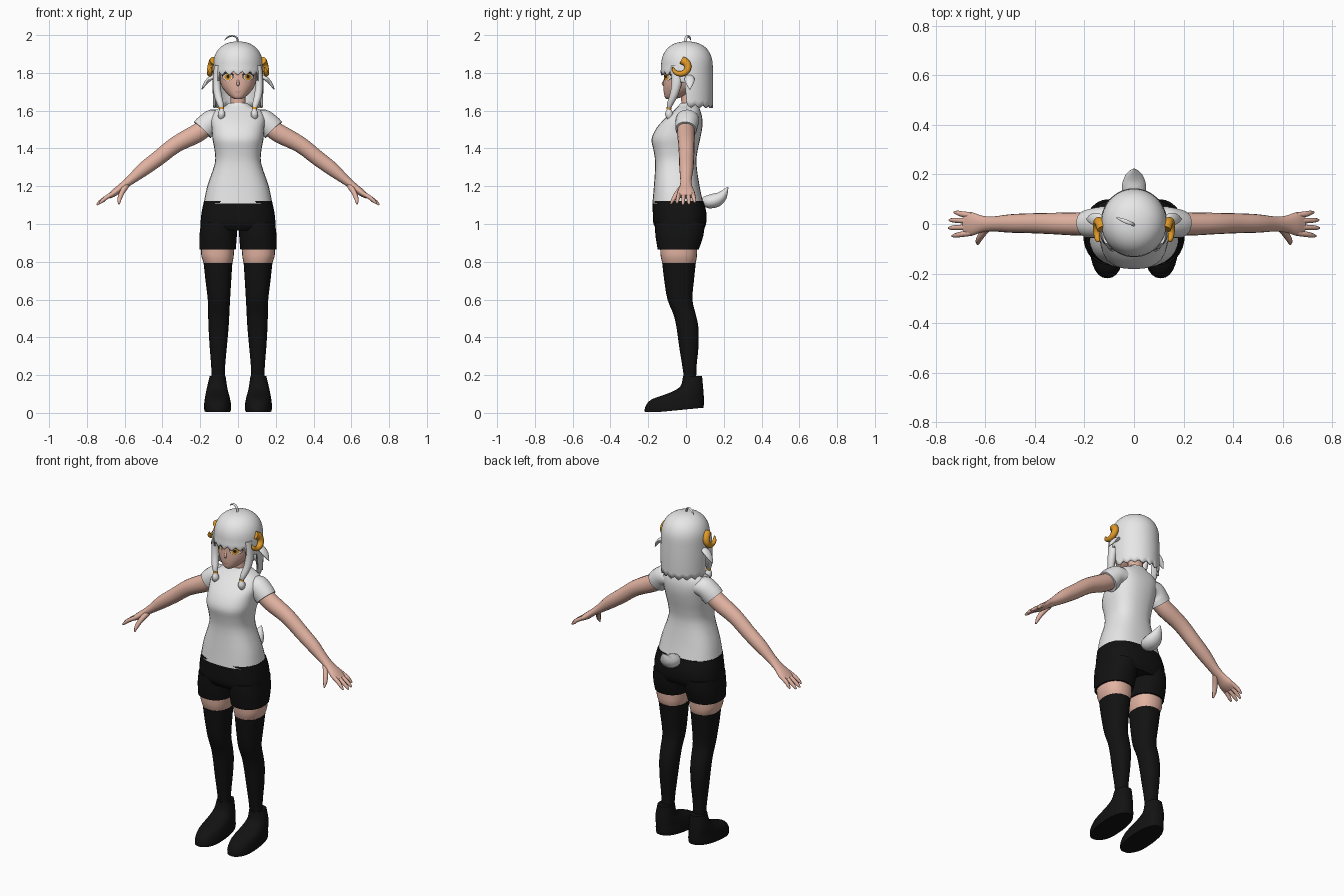
import bpy, bmesh, math
from mathutils import Vector
from mathutils.bvhtree import BVHTree

cube = bpy.data.objects.get("Cube")
if cube:
    bpy.data.objects.remove(cube)


def material(name, *rgb):
    m = bpy.data.materials.new(name)
    m.use_nodes = True
    m.diffuse_color = (*rgb, 1)
    m.node_tree.nodes["Principled BSDF"].inputs["Base Color"].default_value = (*rgb, 1)
    return m


white = material("soft white", .8, .8, .8)
skin = material("skin", .76, .45, .36)
black = material("black cloth", .006, .006, .006)
orange = material("horn orange", .75, .32, .02)
dark = material("lash dark", .02, .012, .01)
pink = material("lip pink", .5, .2, .17)


def finish(name, bm, mat, mirror=False, angle=50):
    bmesh.ops.recalc_face_normals(bm, faces=bm.faces)
    me = bpy.data.meshes.new(name)
    bm.to_mesh(me)
    bm.free()
    me.materials.append(mat)
    ob = bpy.data.objects.new(name, me)
    bpy.context.collection.objects.link(ob)
    bpy.ops.object.select_all(action='DESELECT')
    ob.select_set(True)
    bpy.context.view_layer.objects.active = ob
    bpy.ops.object.shade_smooth_by_angle(angle=math.radians(angle))
    if mirror:
        ob.modifiers.new("Mirror", 'MIRROR')
    return ob


def smooth_rings(rings, steps):
    """Catmull-Rom interpolation between neighbouring rings."""
    out = []
    for i in range(len(rings) - 1):
        a, b, c, d = (rings[max(0, min(len(rings) - 1, i + k))] for k in (-1, 0, 1, 2))
        for s in range(steps):
            t = s / steps
            out.append([q + (r - p) * (t / 2) + (2 * p - 5 * q + 4 * r - w) * (t * t / 2)
                        + (3 * q - p - 3 * r + w) * (t ** 3 / 2)
                        for p, q, r, w in zip(a, b, c, d)])
    return out + [rings[-1]]


def loft(name, rings, mat, mirror=False, steps=3):
    bm = bmesh.new()
    loops = [[bm.verts.new(p) for p in r] for r in smooth_rings(rings, steps)]
    n = len(loops[0])
    for a, b in zip(loops, loops[1:]):
        for i in range(n):
            bm.faces.new((a[i], a[(i + 1) % n], b[(i + 1) % n], b[i]))
    bm.faces.new(loops[0])
    bm.faces.new(loops[-1])
    return finish(name, bm, mat, mirror)


def stack(name, rows, mat, mirror=False, power=2.3, n=28):
    """Horizontal rounded sections: (z, x0, x1, y0, y1)."""
    rings = []
    for z, x0, x1, y0, y1 in rows:
        ring = []
        for i in range(n):
            c, s = math.cos(math.tau * i / n), math.sin(math.tau * i / n)
            px = math.copysign(abs(c) ** (2 / power), c)
            py = math.copysign(abs(s) ** (2 / power), s)
            ring.append(Vector(((x0 + x1 + (x1 - x0) * px) / 2, (y0 + y1 + (y1 - y0) * py) / 2, z)))
        rings.append(ring)
    return loft(name, rings, mat, mirror)


def tube(name, path, mat, mirror=False, ref=(0, 1, 0), n=14):
    """Tapered tube along a path: (x, y, z, radius along ref, other radius)."""
    pts = [Vector(p[:3]) for p in path]
    rings = []
    for i, p in enumerate(path):
        t = (pts[min(i + 1, len(pts) - 1)] - pts[max(i - 1, 0)]).normalized()
        u = Vector(ref)
        u = (u - t * t.dot(u)).normalized()
        v = t.cross(u)
        rings.append([pts[i] + u * p[3] * math.cos(math.tau * k / n) + v * p[4] * math.sin(math.tau * k / n)
                      for k in range(n)])
    return loft(name, rings, mat, mirror)


# Torso and shirt
stack("shirt", [(1.108, -.182, .182, -.178, .092), (1.2, -.163, .163, -.17, .072),
                (1.32, -.123, .123, -.163, .055), (1.39, -.124, .124, -.172, .062),
                (1.45, -.135, .135, -.182, .075), (1.51, -.14, .14, -.155, .086),
                (1.56, -.145, .145, -.11, .086), (1.6, -.125, .125, -.065, .076),
                (1.625, -.07, .07, -.04, .066), (1.64, -.05, .05, -.03, .06)], white, power=2.5)
tube("sleeve", [(.07, .015, 1.55, .055, .045), (.13, .008, 1.55, .062, .058),
                (.165, .003, 1.522, .06, .062), (.188, 0, 1.498, .056, .062)], white, True, n=20)

# Shorts, thighs, stockings and boots
stack("shorts_hips", [(1.122, -.18, .18, -.176, .092), (1.06, -.193, .193, -.176, .108),
                      (1.0, -.198, .198, -.172, .106), (.965, -.19, .19, -.15, .09)], black, power=2.6)
stack("shorts_leg", [(1.01, .004, .195, -.165, .1), (.94, .006, .204, -.162, .092),
                     (.866, .012, .204, -.15, .068)], black, True)
stack("thigh", [(.9, .02, .195, -.138, .06), (.84, .022, .195, -.135, .058),
                (.81, .026, .188, -.13, .055), (.78, .034, .176, -.12, .046)], skin, True)
stack("stocking", [(.793, .03, .182, -.126, .052), (.7, .036, .172, -.115, .042),
                   (.6, .042, .16, -.098, .034), (.52, .046, .158, -.066, .052),
                   (.45, .05, .156, -.05, .066), (.35, .059, .15, -.036, .066),
                   (.25, .068, .142, -.02, .056), (.18, .07, .14, -.01, .054)], black, True)
boots = stack("boot", [(.195, .066, .15, -.016, .085), (.14, .058, .163, -.03, .09),
                       (.105, .05, .17, -.09, .093), (.07, .042, .176, -.185, .095),
                       (.03, .036, .18, -.216, .095), (.004, .038, .178, -.218, .092)], black, True)
for v in boots.data.vertices:
    if v.co.z < .1:
        v.co.z += max(0, v.co.y + .15) * .1 * (1 - v.co.z / .1)
    v.co.z = max(v.co.z, 0)

# Arms and hands
tube("arm", [(.15, 0, 1.525, .044, .046), (.22, 0, 1.478, .047, .05), (.33, .002, 1.42, .043, .044),
             (.42, .003, 1.35, .04, .041), (.5, .002, 1.29, .037, .037), (.57, 0, 1.232, .03, .025),
             (.615, 0, 1.197, .034, .02), (.655, 0, 1.165, .048, .019), (.685, 0, 1.145, .044, .012)],
     skin, True, n=18)
for label, y, tip in (("index", -.042, -.008), ("middle", -.014, .006), ("ring", .014, .003), ("little", .041, -.016)):
    tube(label + "_finger", [(.655, y * .85, 1.165, .012, .012), (.698, y, 1.14, .011, .011),
                             (.728 + tip, y * 1.1, 1.117 - tip * .5, .009, .009),
                             (.742 + tip, y * 1.15, 1.104 - tip * .5, .004, .004)], skin, True, n=8)
tube("thumb", [(.59, -.012, 1.205, .016, .016), (.615, -.045, 1.165, .014, .014),
               (.628, -.068, 1.13, .011, .011), (.63, -.082, 1.105, .004, .004)], skin, True, (1, 0, 0), 10)

# Head and neck
stack("neck", [(1.6, -.046, .046, -.025, .058), (1.65, -.04, .04, -.025, .05), (1.72, -.04, .04, -.03, .05)], skin)
head = stack("head", [(1.662, -.018, .018, -.104, -.06), (1.672, -.038, .038, -.112, -.02),
                      (1.695, -.063, .063, -.117, .03), (1.73, -.087, .087, -.119, .07),
                      (1.78, -.1, .1, -.117, .095), (1.84, -.106, .106, -.112, .1),
                      (1.9, -.09, .09, -.09, .09)], skin, power=2.1, n=40)
tube("nose", [(0, -.113, 1.765, .005, .004), (0, -.12, 1.742, .008, .009),
              (0, -.113, 1.73, .006, .005)], skin, ref=(1, 0, 0), n=8)

# Face details as thin plates following the face
tree = BVHTree.FromPolygons([v.co for v in head.data.vertices], [p.vertices[:] for p in head.data.polygons])


def plate(name, cx, cz, rx, rz, lift, mat, mirror=True, bend=0):
    bm = bmesh.new()
    rings = []
    for f in (.02, .5, 1):
        ring = []
        for i in range(20):
            a = math.tau * i / 20
            x, z = cx + rx * f * math.cos(a), cz + rz * f * math.sin(a)
            z -= bend * (math.cos(a) * f) ** 2
            hit = tree.ray_cast(Vector((x, -1, z)), Vector((0, 1, 0)))[0]
            ring.append(bm.verts.new((x, (hit.y if hit else -.1) - lift, z)))
        rings.append(ring)
    for a, b in zip(rings, rings[1:]):
        for i in range(20):
            bm.faces.new((a[i], a[(i + 1) % 20], b[(i + 1) % 20], b[i]))
    bm.faces.new(rings[0])
    return finish(name, bm, mat, mirror)


plate("eye_outline", .054, 1.781, .031, .022, .001, dark)
plate("eye_white", .054, 1.778, .026, .018, .002, white)
plate("iris", .053, 1.779, .018, .018, .003, orange)
plate("pupil", .053, 1.78, .008, .009, .004, dark)
plate("upper_lash", .055, 1.802, .033, .005, .005, dark, bend=.012)
plate("mouth", 0, 1.698, .018, .002, .001, pink, False, -.003)

# Bobbed hair: a dome whose lower edge depends on the direction
COLS, ROWS = 72, 18
bm = bmesh.new()
grid = []
for i in range(COLS):
    a = math.tau * i / COLS
    off = min(a, math.tau - a)
    jag = (.0, .012, .02, .008)[i % 4]
    low = 1.787 + jag if off < .95 else 1.75 if off < 1.5 else 1.615 + jag * .8
    col = []
    for j in range(1, ROWS + 1):
        t = j / ROWS
        if t <= .6:
            ang = t / .6 * math.pi / 2
            r, z = math.sin(ang) ** .85, 1.83 + .136 * max(0, math.cos(ang)) ** .85
        else:
            s = (t - .6) / .4
            r, z = 1 + .015 * math.sin(s * 3), 1.83 + (low - 1.83) * s
        col.append(bm.verts.new((.132 * r * math.sin(a), .005 - .137 * r * math.cos(a), z)))
    grid.append(col)
crown = bm.verts.new((0, .005, 1.967))
for i in range(COLS):
    a, b = grid[i], grid[(i + 1) % COLS]
    bm.faces.new((crown, a[0], b[0]))
    for j in range(ROWS - 1):
        bm.faces.new((a[j], a[j + 1], b[j + 1], b[j]))
hair = finish("bobbed_hair", bm, white)
solid = hair.modifiers.new("Thickness", 'SOLIDIFY')
solid.thickness = .012
solid.offset = -1

# Side locks with ties, and the curled strand on top
tube("side_lock", [(.108, -.05, 1.84, .03, .018), (.113, -.048, 1.76, .028, .021), (.108, -.062, 1.69, .022, .021),
                   (.093, -.085, 1.635, .016, .017), (.087, -.091, 1.612, .01, .011)], white, True)
tube("lock_tie", [(.088, -.09, 1.618, .013, .014), (.087, -.091, 1.608, .013, .014)], orange, True)
tube("lock_tuft", [(.087, -.091, 1.61, .009, .009), (.087, -.09, 1.585, .021, .02),
                   (.089, -.086, 1.563, .016, .015), (.092, -.08, 1.543, .002, .002)], white, True)
tube("top_strand", [(0, -.005, 1.955, .006, .005), (-.006, 0, 1.985, .007, .005), (-.03, .009, 1.996, .008, .004),
                    (-.055, .019, 1.988, .006, .004), (-.072, .026, 1.972, .001, .001)], white, n=8)

# Curled horns
horn = []
for k in range(9):
    t = k / 8
    a = math.radians(75 - 255 * t)
    r = .019 * (1 - t) ** .5 + .003
    horn.append((.128 + .022 * math.sin(t * math.pi * .8), -.03 + .04 * math.cos(a), 1.831 + .036 * math.sin(a), r, r))
tube("horn", horn, orange, True, (1, 0, 0))

# Drooping ears and tail
tube("ear", [(.115, .015, 1.785, .012, .01), (.145, .018, 1.772, .026, .012),
             (.172, .02, 1.745, .021, .01), (.192, .02, 1.712, .002, .002)], white, True)
tube("tail", [(0, .085, 1.125, .02, .018), (0, .115, 1.118, .045, .035), (0, .16, 1.127, .048, .038),
              (0, .195, 1.152, .034, .026), (0, .222, 1.195, .003, .003)], white, ref=(1, 0, 0), n=18)
